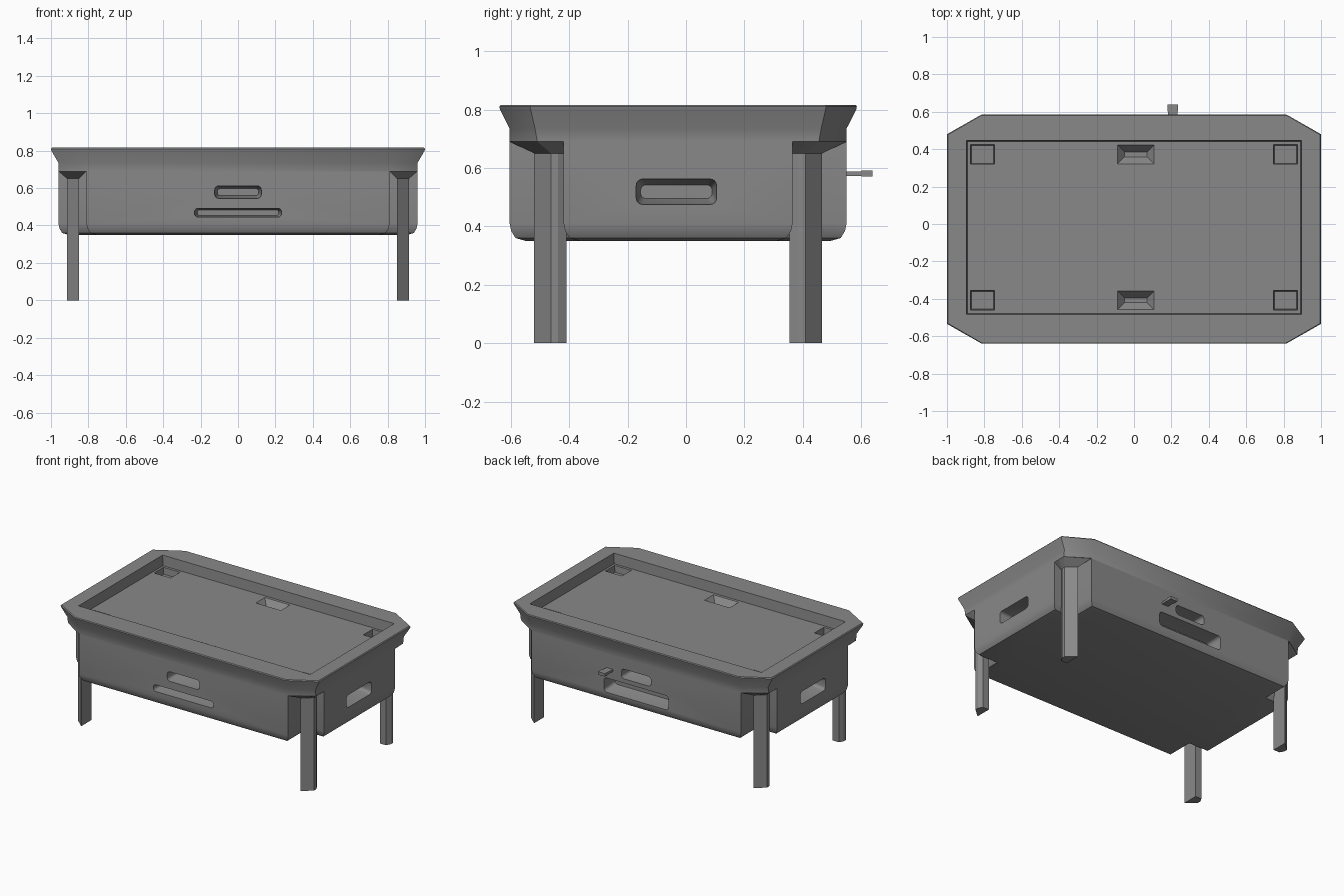
import bpy, bmesh, math

if "Cube" in bpy.data.objects:
    bpy.data.objects.remove(bpy.data.objects["Cube"])

CY = -0.027  # table centre in y (the back lever balances the bounds)

grey = bpy.data.materials.new("dark_grey")
grey.diffuse_color = (0.25, 0.25, 0.25, 1)
grey.use_nodes = True
grey.node_tree.nodes["Principled BSDF"].inputs["Base Color"].default_value = grey.diffuse_color


def loft(name, rings):
    """Skin a list of equal-length point rings and cap both ends."""
    bm = bmesh.new()
    vs = [[bm.verts.new(p) for p in r] for r in rings]
    n = len(rings[0])
    for a, b in zip(vs, vs[1:]):
        for i in range(n):
            j = (i + 1) % n
            bm.faces.new((a[i], a[j], b[j], b[i]))
    bm.faces.new(vs[0][::-1])
    bm.faces.new(vs[-1])
    bmesh.ops.recalc_face_normals(bm, faces=bm.faces)
    me = bpy.data.meshes.new(name)
    bm.to_mesh(me)
    bm.free()
    me.materials.append(grey)
    ob = bpy.data.objects.new(name, me)
    bpy.context.collection.objects.link(ob)
    return ob


def rect(cx, cy, w, h, r=0.0, steps=4):
    """Rectangle outline, optionally with rounded corners."""
    pts = []
    for k, (sx, sy) in enumerate(((1, 1), (-1, 1), (-1, -1), (1, -1))):
        px, py = cx + sx * (w / 2 - r), cy + sy * (h / 2 - r)
        if r == 0:
            pts.append((px, py))
            continue
        for s in range(steps + 1):
            a = math.pi / 2 * (k + s / steps)
            pts.append((px + r * math.cos(a), py + r * math.sin(a)))
    return pts


def at_z(pts, z):
    return [(x, y, z) for x, y in pts]


def cut(target, cutter):
    cutter.hide_render = True
    m = target.modifiers.new("cut", 'BOOLEAN')
    m.operation = 'DIFFERENCE'
    m.solver = 'EXACT'
    m.object = cutter
    bpy.context.view_layer.objects.active = target
    bpy.ops.object.modifier_apply(modifier=m.name)
    bpy.data.objects.remove(cutter)


def smooth(ob, degrees):
    bpy.ops.object.select_all(action='DESELECT')
    ob.select_set(True)
    bpy.context.view_layer.objects.active = ob
    bpy.ops.object.shade_smooth_by_angle(angle=math.radians(degrees))


# cabinet: cross-shaped plan with notched corners and a rounded bottom edge
def cross(d, z):
    X, x, Y, y = 0.96 - d, 0.81 - d, 0.577 - d, 0.392 - d
    q = [(X, y), (x, y), (x, Y)]
    pts = q + [(-a, b) for a, b in q[::-1]]
    pts += [(-a, -b) for a, b in pts]
    return [(a, b + CY, z) for a, b in pts]


cabinet = loft("cabinet", [cross(0.055, 0.35), cross(0.02, 0.36),
                           cross(0.005, 0.385), cross(0, 0.41), cross(0, 0.69)])


# recessed openings on the four sides: rounded mouth, smaller inner end
def slot(face, c, z0, z1, w, shrink=0.04, depth=0.1):
    r = min(0.022, (z1 - z0) * 0.4)
    zc, h = (z0 + z1) / 2, z1 - z0
    mouth = rect(c, zc, w, h, r)
    inner = rect(c, zc, w - 0.03, h - shrink, min(r, (h - shrink) * 0.4))
    axis, sign, surf = face
    rings = []
    for pts, d in ((mouth, surf + 0.02), (mouth, surf - 0.005), (inner, surf - depth)):
        p = sign * d
        rings.append([(p, u, v) if axis == 'x' else (u, p + CY, v) for u, v in pts])
    cut(cabinet, loft("slot_cutter", rings))


front, back = ('y', -1, 0.577), ('y', 1, 0.577)
slot(front, 0, 0.545, 0.612, 0.25, 0.03)
slot(front, 0, 0.445, 0.492, 0.465, 0.018)
slot(back, 0, 0.545, 0.612, 0.23, 0.03)
slot(back, 0, 0.415, 0.515, 0.5)
for s in (-1, 1):
    slot(('x', s, 0.96), -0.033, 0.475, 0.562, 0.275)
smooth(cabinet, 30)


# top frame: octagonal apron that flares out to the rim
def octagon(X, Y, y, z, x=0.815):
    return [(a, b + CY, z) for a, b in
            ((X, -y), (X, y), (x, Y), (-x, Y), (-X, y), (-X, -y), (-x, -Y), (x, -Y))]


top_frame = loft("top_frame", [
    octagon(0.96, 0.577, 0.482, 0.69), octagon(0.96, 0.577, 0.49, 0.735),
    octagon(0.998, 0.610, 0.505, 0.80), octagon(1.0, 0.612, 0.507, 0.81),
    octagon(0.995, 0.608, 0.504, 0.816)])

# playing bed sunk into the frame
BED = 0.745
BY = -0.018
cut(top_frame, loft("bed_cutter", [
    at_z(rect(0, BY, 1.78, 0.92), BED), at_z(rect(0, BY, 1.80, 0.935), 0.85)]))

# corner and middle pockets
for sy in (-1, 1):
    y = BY + sy * 0.39
    for sx in (-1, 1):
        cut(top_frame, loft("corner_pocket_cutter", [
            at_z(rect(sx * 0.81, y, 0.12, 0.095), BED - 0.045),
            at_z(rect(sx * 0.81, y, 0.13, 0.105), BED + 0.005)]))
    cut(top_frame, loft("middle_pocket_cutter", [
        at_z(rect(0.01, y, 0.12, 0.025), BED - 0.045),
        at_z(rect(0.01, y, 0.20, 0.105), BED + 0.003)]))
smooth(top_frame, 40)

# legs with a flared capital filling each corner notch
foot = ((0.85, 0.382), (0.85, 0.493), (0.914, 0.436), (0.914, 0.412), (0.897, 0.382))
capital = ((0.81, 0.392), (0.81, 0.577), (0.96, 0.482), (0.96, 0.435), (0.96, 0.392))
for ny, sy in (("front", -1), ("back", 1)):
    for nx, sx in (("left", -1), ("right", 1)):
        loft(f"{ny}_{nx}_leg", [[(sx * x, sy * y + CY, z) for x, y in pts]
             for pts, z in ((foot, 0), (foot, 0.65), (capital, 0.69))])

# lever on the back: thin bar with a thicker grip
loft("lever_bar", [at_z(rect(0.207, 0.57, 0.05, 0.12), z) for z in (0.573, 0.588)])
loft("lever_grip", [at_z(rect(0.207, 0.62, 0.054, 0.038), z) for z in (0.571, 0.592)])
